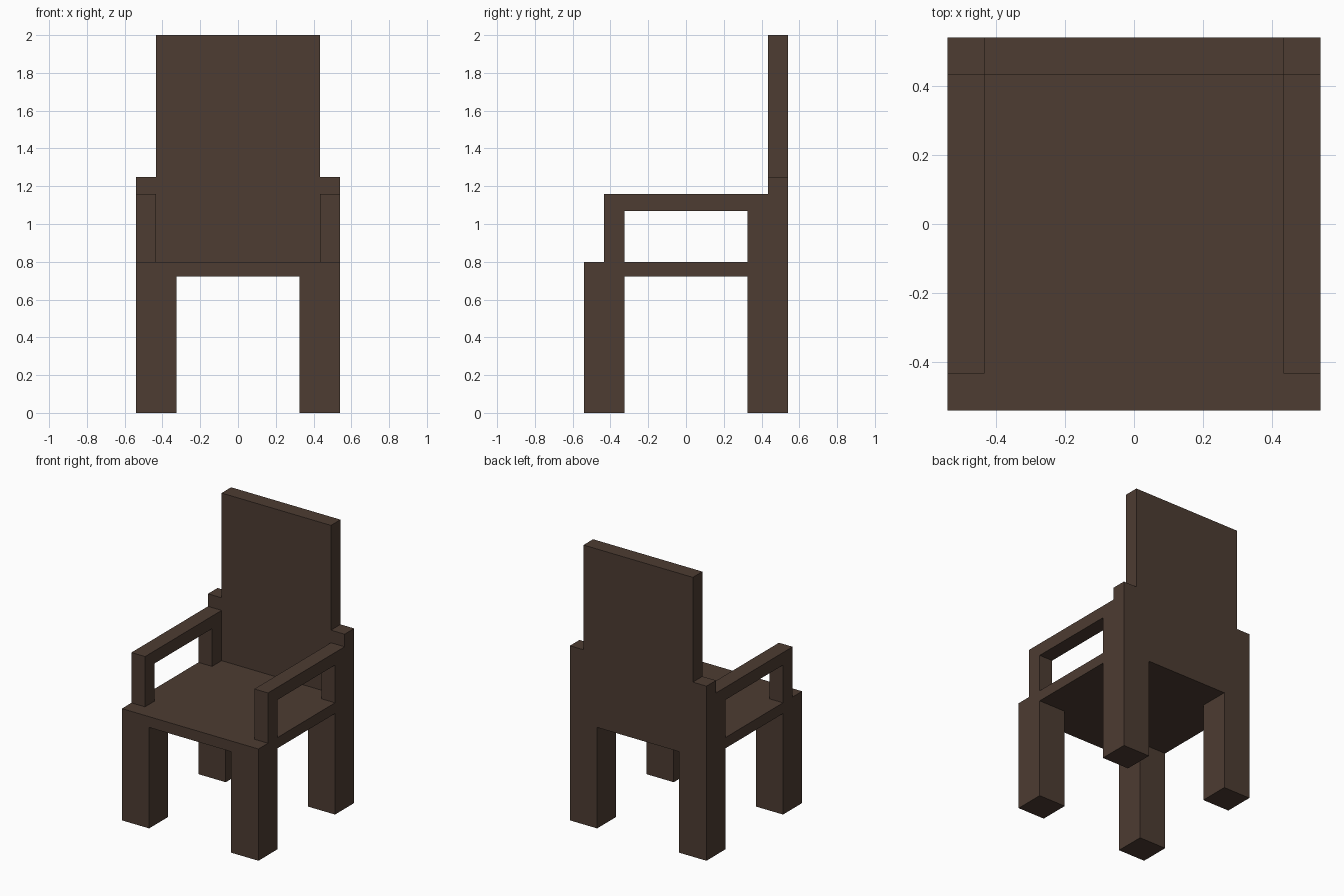
import bpy, bmesh
from mathutils import Vector

if "Cube" in bpy.data.objects:
    bpy.data.objects.remove(bpy.data.objects["Cube"])

OUT, MID, INN = 0.541, 0.433, 0.325            # outer edge, panel edge, leg inner edge
SEAT_Z0, SEAT_Z1 = 0.723, 0.80
ARM_Z0, ARM_Z1 = 1.07, 1.16
POST_Z, TOP_Z = 1.25, 2.0

wood = bpy.data.materials.new("dark_wood")
wood.diffuse_color = (0.074, 0.045, 0.032, 1)
wood.use_nodes = True
wood.node_tree.nodes["Principled BSDF"].inputs["Base Color"].default_value = wood.diffuse_color


def extrude(name, points, direction):
    """Solid made by extruding a closed outline along a vector."""
    bm = bmesh.new()
    face = bm.faces.new([bm.verts.new(p) for p in points])
    ext = bmesh.ops.extrude_face_region(bm, geom=[face], use_keep_orig=True)
    verts = [g for g in ext["geom"] if isinstance(g, bmesh.types.BMVert)]
    bmesh.ops.translate(bm, verts=verts, vec=Vector(direction))
    bmesh.ops.recalc_face_normals(bm, faces=bm.faces)
    mesh = bpy.data.meshes.new(name)
    bm.to_mesh(mesh)
    bm.free()
    mesh.materials.append(wood)
    obj = bpy.data.objects.new(name, mesh)
    bpy.context.collection.objects.link(obj)
    return obj


def box(name, x0, x1, y0, y1, z0, z1):
    return extrude(name, [(x0, y0, z0), (x1, y0, z0), (x1, y1, z0), (x0, y1, z0)],
                   (0, 0, z1 - z0))


# Seat slab
box("seat", -OUT, OUT, -OUT, OUT, SEAT_Z0, SEAT_Z1)

# Backrest: tall panel with low shoulders at both sides
half = [(OUT, SEAT_Z1), (OUT, POST_Z), (MID, POST_Z), (MID, TOP_Z)]
outline = half + [(-x, z) for x, z in reversed(half)]
extrude("backrest", [(x, MID, z) for x, z in outline], (0, OUT - MID, 0))

# Armrest side profile: rail with a post at each end
half = [(INN, ARM_Z0), (INN, SEAT_Z1), (MID, SEAT_Z1), (MID, ARM_Z1)]
arm = half + [(-y, z) for y, z in reversed(half)]

for side, s in (("left", -1), ("right", 1)):
    extrude(f"{side}_armrest", [(s * MID, y, z) for y, z in arm], (s * (OUT - MID), 0, 0))
    # Legs
    x0, x1 = sorted((s * INN, s * OUT))
    box(f"front_{side}_leg", x0, x1, -OUT, -INN, 0, SEAT_Z0)
    box(f"rear_{side}_leg", x0, x1, INN, OUT, 0, SEAT_Z0)
